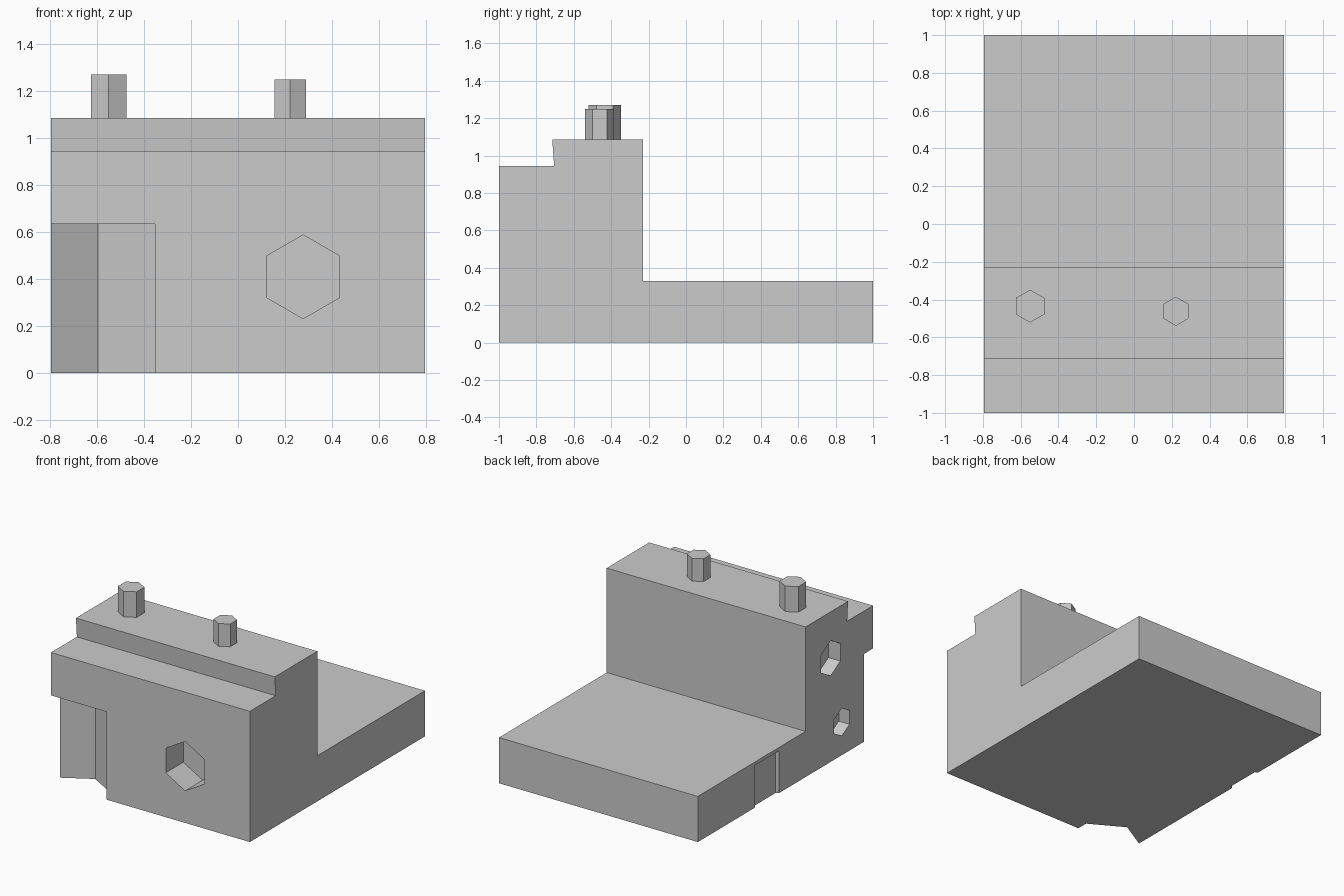
import bpy
import bmesh
from math import cos, sin, pi
from mathutils import Vector

if "Cube" in bpy.data.objects:
    bpy.data.objects.remove(bpy.data.objects["Cube"], do_unlink=True)

# One grey for everything
grey = bpy.data.materials.new("plain_grey")
grey.use_nodes = True
grey.diffuse_color = (0.6, 0.6, 0.6, 1)
grey.node_tree.nodes["Principled BSDF"].inputs["Base Color"].default_value = (0.6, 0.6, 0.6, 1)

# How a flat profile (u, v) sits in space when pushed along each axis
PLACE = {
    "x": lambda u, v, d: Vector((d, u, v)),
    "y": lambda u, v, d: Vector((u, d, v)),
    "z": lambda u, v, d: Vector((u, v, d)),
}


def prism(name, profile, axis, start, end):
    """Solid made by pushing a flat profile along an axis."""
    place = PLACE[axis]
    bm = bmesh.new()
    face = bm.faces.new([bm.verts.new(place(u, v, start)) for u, v in profile])
    grown = bmesh.ops.extrude_face_region(bm, geom=[face])["geom"]
    moved = [g for g in grown if isinstance(g, bmesh.types.BMVert)]
    bmesh.ops.translate(bm, verts=moved, vec=place(0, 0, end - start))
    if not any(len(f.verts) == len(profile) and f is face for f in bm.faces):
        bm.faces.new([v for v in bm.verts if v not in moved])
    bmesh.ops.recalc_face_normals(bm, faces=bm.faces)
    mesh = bpy.data.meshes.new(name)
    bm.to_mesh(mesh)
    bm.free()
    mesh.materials.append(grey)
    obj = bpy.data.objects.new(name, mesh)
    bpy.context.scene.collection.objects.link(obj)
    return obj


def hexagon(u, v, radius, turn=pi / 2):
    """Six points, with a corner pointing along +v by default."""
    return [(u + radius * cos(turn + i * pi / 3), v + radius * sin(turn + i * pi / 3))
            for i in range(6)]


# Stepped block with a low rear slab
side_profile = [(-1, 0), (-1, 0.945), (-0.705, 0.945), (-0.715, 1.085),
                (-0.23, 1.085), (-0.23, 0.33), (1, 0.33), (1, 0)]
block = prism("stepped_block", side_profile, "x", -0.795, 0.795)

# Hexagonal sockets and notches
cutters = [
    prism("front_socket_cutter", hexagon(0.277, 0.41, 0.178), "y", -1.1, -0.8),
    prism("upper_side_socket_cutter", hexagon(-0.517, 0.75, 0.127), "x", -0.9, -0.7),
    prism("lower_side_socket_cutter", hexagon(-0.644, 0.24, 0.1), "x", -0.9, -0.71),
    prism("corner_notch_cutter", hexagon(-0.595, -1.06, 0.28), "z", -0.1, 0.635),
    prism("slab_notch_cutter", hexagon(-0.99, 0.21, 0.248), "z", -0.1, 0.305),
]
for cutter in cutters:
    cutter.hide_render = True
    cut = block.modifiers.new(cutter.name, "BOOLEAN")
    cut.operation = "DIFFERENCE"
    cut.solver = "EXACT"
    cut.object = cutter

# Keep the cut shape and drop the cutters
bpy.context.view_layer.update()
graph = bpy.context.evaluated_depsgraph_get()
carved = bpy.data.meshes.new_from_object(block.evaluated_get(graph))
block.modifiers.clear()
block.data = carved
carved.materials.clear()
carved.materials.append(grey)
for poly in carved.polygons:
    poly.material_index = 0
for cutter in cutters:
    bpy.data.objects.remove(cutter, do_unlink=True)

# Hexagonal pegs on the top
prism("right_peg", hexagon(-0.55, -0.435, 0.087), "z", 1.08, 1.27)
prism("left_peg", hexagon(0.222, -0.462, 0.077), "z", 1.08, 1.25)
